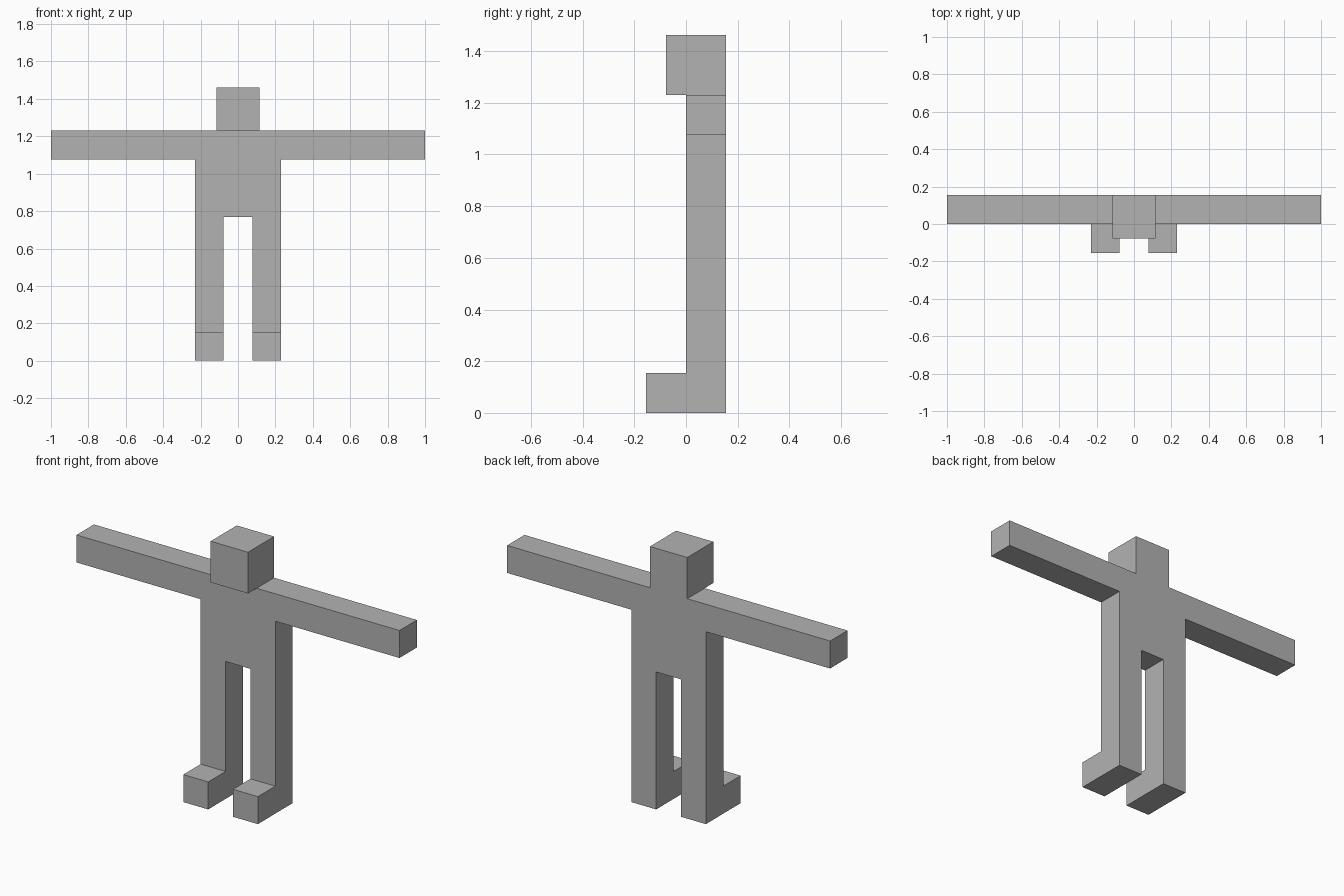
import bpy
import bmesh

cube = bpy.data.objects.get("Cube")
if cube:
    bpy.data.objects.remove(cube, do_unlink=True)

U = 2 / 13  # body module: the arm span is thirteen modules

grey = bpy.data.materials.new("plain_grey")
grey.use_nodes = True
colour = (0.45, 0.45, 0.45, 1)
grey.diffuse_color = colour
grey.node_tree.nodes["Principled BSDF"].inputs["Base Color"].default_value = colour


def prism(name, profile, x0, x1):
    """Extrude a (y, z) profile, given in modules, from x0 to x1."""
    bm = bmesh.new()
    face = bm.faces.new([bm.verts.new((x0 * U, y * U, z * U)) for y, z in profile])
    moved = bmesh.ops.extrude_face_region(bm, geom=[face], use_keep_orig=True)["geom"]
    verts = [v for v in moved if isinstance(v, bmesh.types.BMVert)]
    bmesh.ops.translate(bm, verts=verts, vec=((x1 - x0) * U, 0, 0))
    bmesh.ops.recalc_face_normals(bm, faces=bm.faces)
    mesh = bpy.data.meshes.new(name)
    bm.to_mesh(mesh)
    bm.free()
    mesh.materials.append(grey)
    obj = bpy.data.objects.new(name, mesh)
    bpy.context.collection.objects.link(obj)
    return obj


def rect(y0, y1, z0, z1):
    return [(y0, z0), (y1, z0), (y1, z1), (y0, z1)]


# Torso and forward-set head
prism("torso", rect(0, 1, 5, 8), -1.5, 1.5)
prism("head", rect(-0.5, 1, 8, 9.5), -0.75, 0.75)

# Outstretched arms, and legs whose L-shaped profile includes the foot
leg_profile = [(-1, 0), (1, 0), (1, 5), (0, 5), (0, 1), (-1, 1)]
for side, s in (("left", 1), ("right", -1)):
    prism(side + "_arm", rect(0, 1, 7, 8), s * 1.5, s * 6.5)
    prism(side + "_leg", leg_profile, s * 0.5, s * 1.5)
